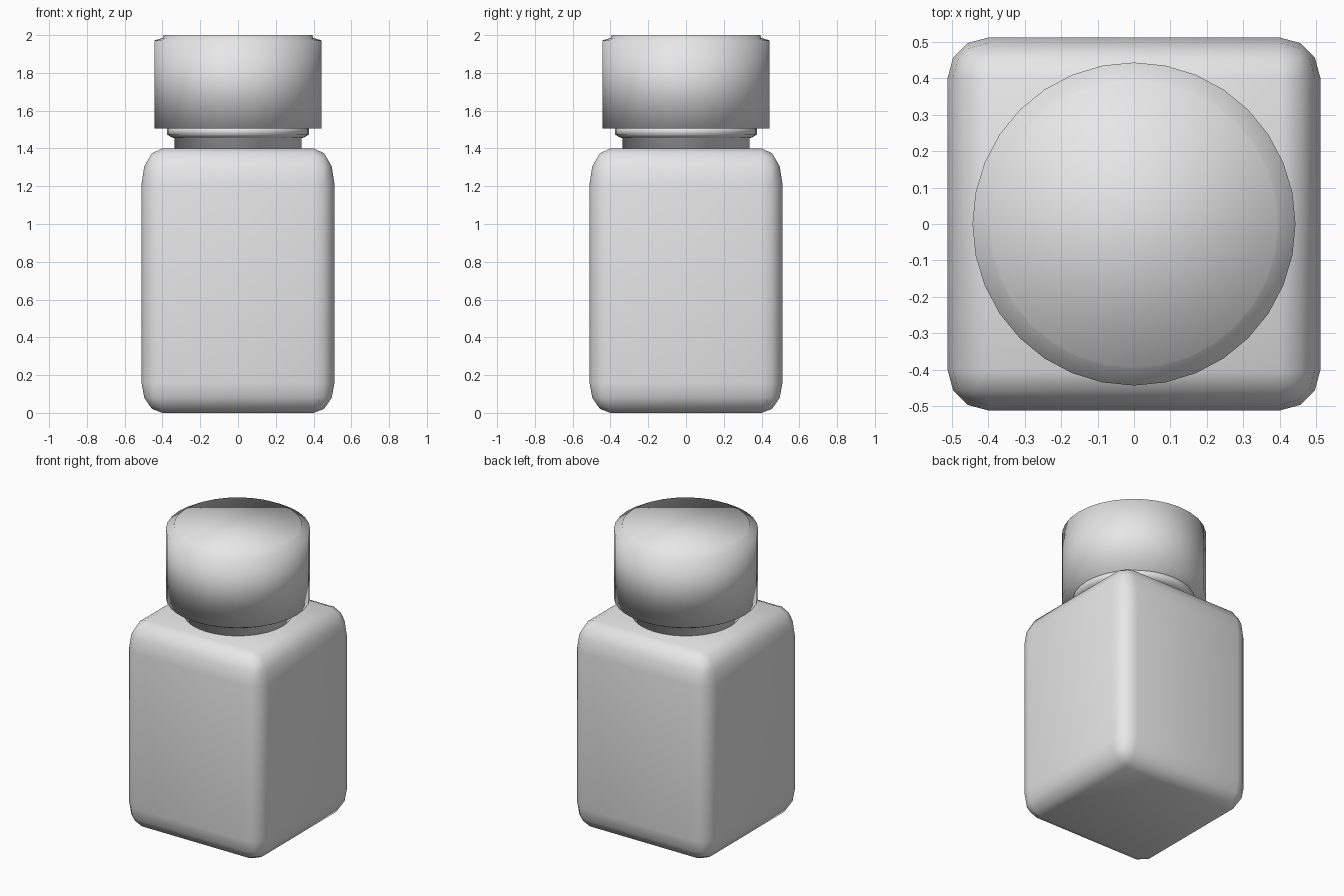
import bpy
import bmesh
from math import cos, sin, tau

cube = bpy.data.objects.get("Cube")
if cube:
    bpy.data.objects.remove(cube, do_unlink=True)

grey = bpy.data.materials.new("plain grey")
grey.use_nodes = True
grey.diffuse_color = (0.8, 0.8, 0.8, 1)
grey.node_tree.nodes["Principled BSDF"].inputs["Base Color"].default_value = (0.8, 0.8, 0.8, 1)


def finish(name, bm):
    bmesh.ops.recalc_face_normals(bm, faces=bm.faces)
    for face in bm.faces:
        face.smooth = True
    mesh = bpy.data.meshes.new(name)
    bm.to_mesh(mesh)
    bm.free()
    mesh.materials.append(grey)
    obj = bpy.data.objects.new(name, mesh)
    bpy.context.collection.objects.link(obj)
    return obj


def turned(name, profile, sides=32):
    """Closed round part from (radius, height) pairs, bottom to top."""
    bm = bmesh.new()
    rings = [[bm.verts.new((r * cos(tau * i / sides), r * sin(tau * i / sides), z))
              for i in range(sides)] for r, z in profile]
    for low, high in zip(rings, rings[1:]):
        for i in range(sides):
            j = (i + 1) % sides
            bm.faces.new((low[i], low[j], high[j], high[i]))
    bm.faces.new(rings[0][::-1])
    bm.faces.new(rings[-1])
    return finish(name, bm)


# Square bottle body with rounded edges, stretched taller at the shoulder and base
WIDTH, HEIGHT, ROUND = 1.022, 1.4, 0.11
SHOULDER, BASE = 0.19, 0.16
bm = bmesh.new()
bmesh.ops.create_cube(bm, size=1)
for v in bm.verts:
    v.co.x *= WIDTH
    v.co.y *= WIDTH
    v.co.z = (v.co.z + 0.5) * HEIGHT
bmesh.ops.bevel(bm, geom=bm.edges[:], offset=ROUND, offset_type='OFFSET',
                segments=3, profile=0.5, affect='EDGES')
for v in bm.verts:
    if v.co.z > HEIGHT / 2:
        v.co.z = HEIGHT - (HEIGHT - v.co.z) * SHOULDER / ROUND
    else:
        v.co.z *= BASE / ROUND
finish("bottle_body", bm)

# Neck with a flared collar under the cap
turned("bottle_neck", [(0.335, 1.38), (0.335, 1.455), (0.35, 1.458),
                       (0.377, 1.475), (0.377, 1.515)])

# Screw cap with a shallow bevelled top
turned("bottle_cap", [(0.443, 1.505), (0.443, 1.972), (0.398, 1.985), (0.393, 2.0)])
